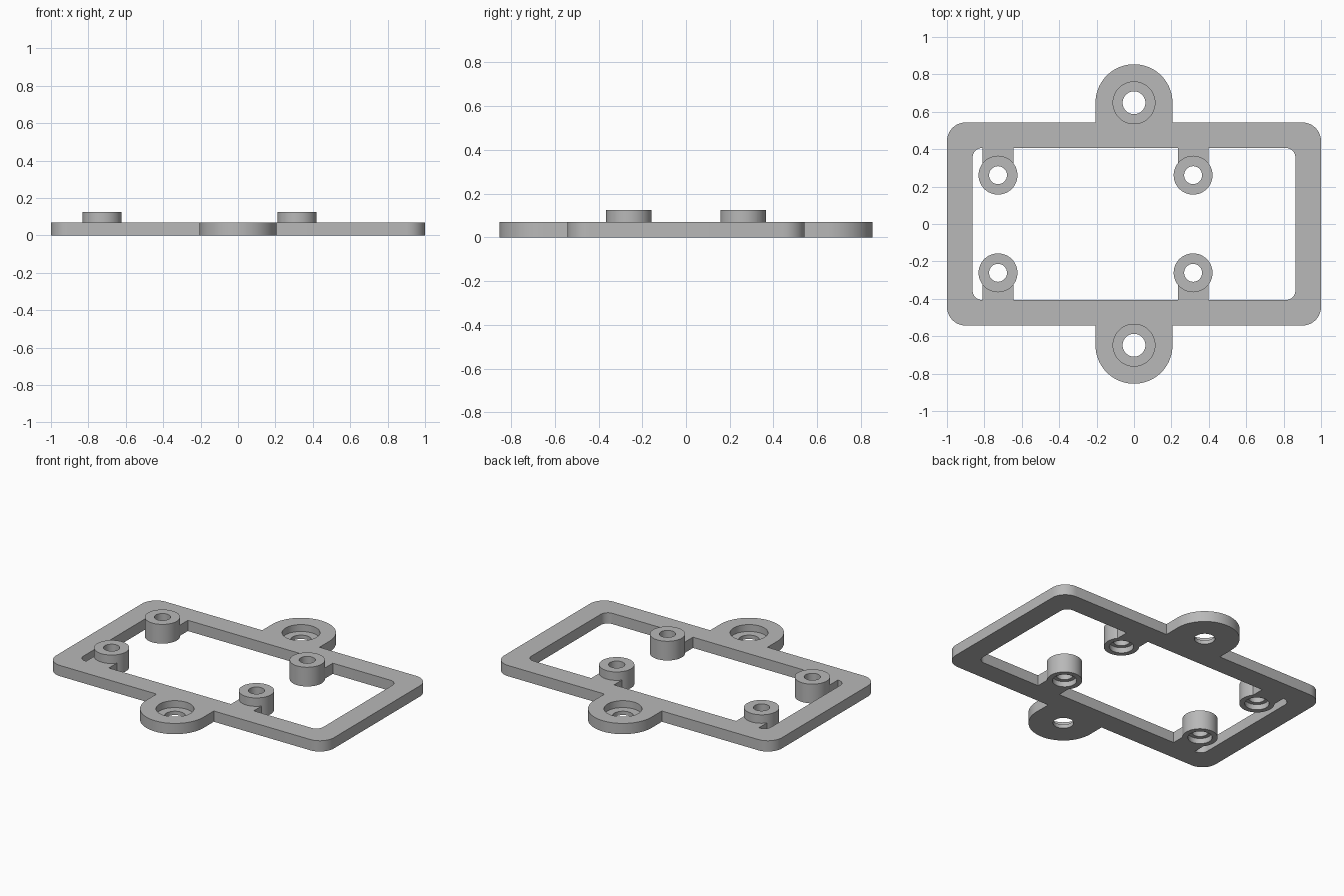
import bpy
import bmesh
from math import pi, cos, sin, radians

cube = bpy.data.objects.get("Cube")
if cube:
    bpy.data.objects.remove(cube, do_unlink=True)

PLATE_H, BOSS_H = 0.07, 0.125
TAB_Y, TAB_R = 0.648, 0.206
BOSS_X, BOSS_Y = (-0.727, 0.316), 0.261
ARM_HALF = 0.082

grey = bpy.data.materials.new("plain grey")
grey.use_nodes = True
colour = (0.48, 0.48, 0.48, 1)
grey.diffuse_color = colour
grey.node_tree.nodes["Principled BSDF"].inputs["Base Color"].default_value = colour


def prism(name, outline, z0, z1):
    """Upright solid with the given plan outline."""
    bm = bmesh.new()
    face = bm.faces.new([bm.verts.new((x, y, z0)) for x, y in outline])
    top = bmesh.ops.extrude_face_region(bm, geom=[face])["geom"]
    verts = [v for v in top if isinstance(v, bmesh.types.BMVert)]
    bmesh.ops.translate(bm, verts=verts, vec=(0, 0, z1 - z0))
    bmesh.ops.recalc_face_normals(bm, faces=bm.faces)
    mesh = bpy.data.meshes.new(name)
    bm.to_mesh(mesh)
    bm.free()
    mesh.materials.append(grey)
    obj = bpy.data.objects.new(name, mesh)
    bpy.context.collection.objects.link(obj)
    return obj


def arc(x, y, r, start, end, steps):
    angles = [start + (end - start) * i / steps for i in range(steps + 1)]
    return [(x + r * cos(a), y + r * sin(a)) for a in angles]


def disc(x, y, r, steps=48):
    return arc(x, y, r, 0, 2 * pi, steps)[:-1]


def rounded_rect(hx, hy, r):
    pts = []
    for i, (sx, sy) in enumerate([(1, 1), (-1, 1), (-1, -1), (1, -1)]):
        pts += arc(sx * (hx - r), sy * (hy - r), r, i * pi / 2, (i + 1) * pi / 2, 10)
    return pts


def combine(target, tool, operation):
    """Apply a boolean and discard the tool solid."""
    mod = target.modifiers.new("combine", "BOOLEAN")
    mod.operation, mod.solver, mod.object = operation, "EXACT", tool
    bpy.context.view_layer.objects.active = target
    bpy.ops.object.modifier_apply(modifier=mod.name)
    bpy.data.objects.remove(tool, do_unlink=True)


# Rectangular frame with rounded corners
frame = prism("mounting_frame", rounded_rect(1, 0.543, 0.1), 0, PLATE_H)
combine(frame, prism("opening", rounded_rect(0.863, 0.406, 0.05), -0.1, 0.2), "DIFFERENCE")

for s in (1, -1):
    # Round-ended fixing tab
    tab = arc(0, s * TAB_Y, TAB_R, 0, s * pi, 36) + [(-TAB_R, s * 0.48), (TAB_R, s * 0.48)]
    combine(frame, prism("tab", tab, 0, PLATE_H), "UNION")

    # Support arms and bosses
    for x in BOSS_X:
        arm = [(x - ARM_HALF, s * BOSS_Y), (x + ARM_HALF, s * BOSS_Y),
               (x + ARM_HALF, s * 0.46), (x - ARM_HALF, s * 0.46)]
        combine(frame, prism("arm", arm, 0, PLATE_H), "UNION")
        combine(frame, prism("boss", disc(x, s * BOSS_Y, 0.104), 0, BOSS_H), "UNION")

for s in (1, -1):
    # Tab screw hole with a counterbore from above
    combine(frame, prism("tab_hole", disc(0, s * TAB_Y, 0.061), -0.1, 0.2), "DIFFERENCE")
    combine(frame, prism("counterbore", disc(0, s * TAB_Y, 0.112), 0.025, 0.2), "DIFFERENCE")

    # Boss holes with a recess from below
    for x in BOSS_X:
        combine(frame, prism("boss_hole", disc(x, s * BOSS_Y, 0.048), -0.1, 0.2), "DIFFERENCE")
        combine(frame, prism("recess", disc(x, s * BOSS_Y, 0.072), -0.1, 0.035), "DIFFERENCE")

# Smooth round walls, sharp rims
bpy.ops.object.select_all(action="DESELECT")
frame.select_set(True)
bpy.context.view_layer.objects.active = frame
bpy.ops.object.shade_smooth_by_angle(angle=radians(30))
